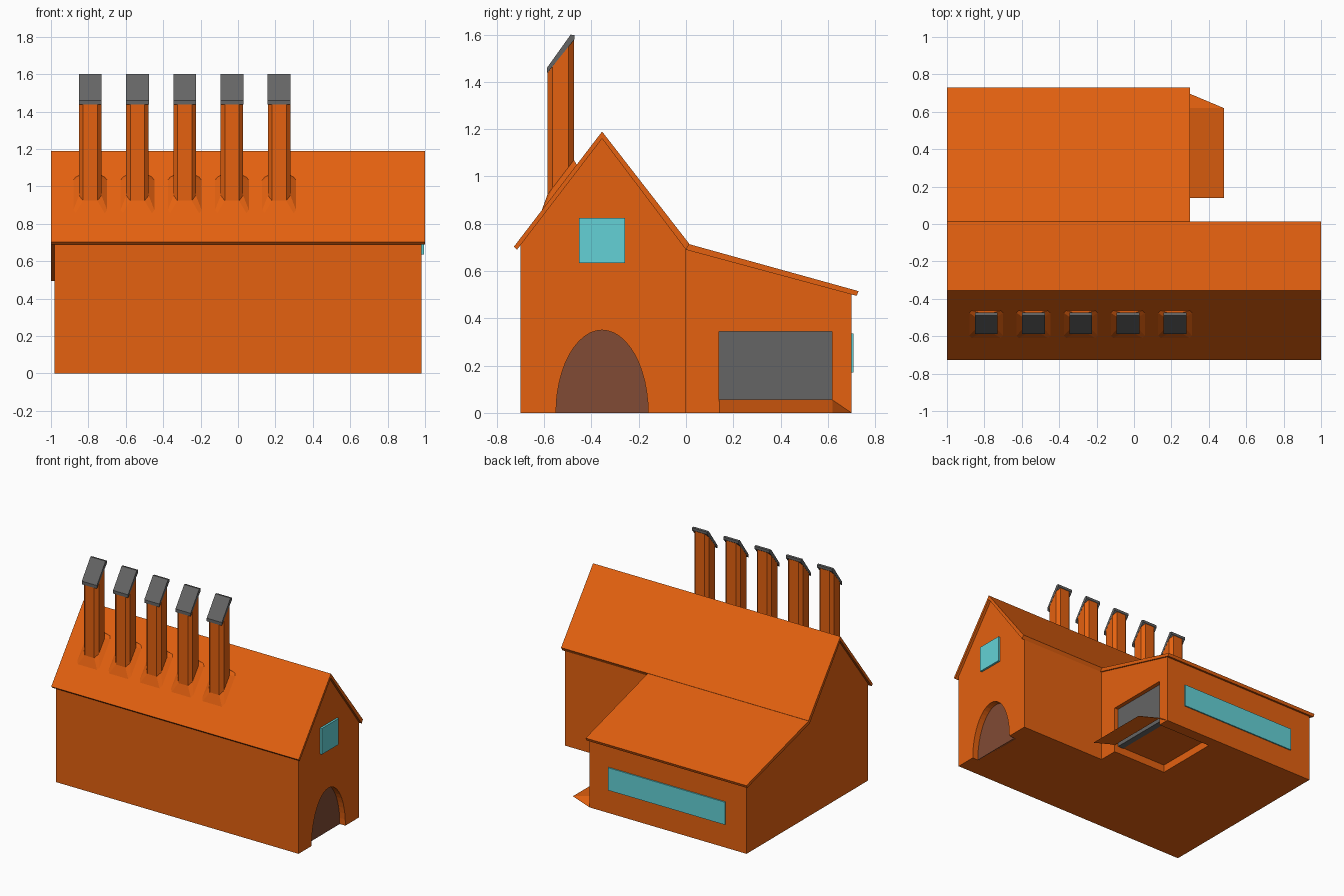
import bpy, bmesh, math

if "Cube" in bpy.data.objects:
    bpy.data.objects.remove(bpy.data.objects["Cube"])


def material(name, rgb):
    m = bpy.data.materials.new(name)
    m.diffuse_color = (*rgb, 1)
    m.use_nodes = True
    m.node_tree.nodes["Principled BSDF"].inputs["Base Color"].default_value = m.diffuse_color
    return m


ORANGE = material("orange", (0.78, 0.12, 0.005))
GRAY = material("dark gray", (0.13, 0.13, 0.13))
CYAN = material("cyan glass", (0.126, 0.64, 0.67))
BROWN = material("brown", (0.22, 0.07, 0.035))


def mesh_object(name, verts, faces, mat, fix=True):
    me = bpy.data.meshes.new(name)
    me.from_pydata(verts, [], faces)
    if fix:
        bm = bmesh.new()
        bm.from_mesh(me)
        bmesh.ops.recalc_face_normals(bm, faces=bm.faces)
        bm.to_mesh(me)
        bm.free()
    me.materials.append(mat)
    ob = bpy.data.objects.new(name, me)
    bpy.context.collection.objects.link(ob)
    return ob


def loft(name, rings, mat, caps=True):
    """Skin equal-length rings of points."""
    n = len(rings[0])
    verts = [p for r in rings for p in r]
    faces = [(k * n + i, k * n + (i + 1) % n, (k + 1) * n + (i + 1) % n, (k + 1) * n + i)
             for k in range(len(rings) - 1) for i in range(n)]
    if caps:
        faces += [tuple(range(n)), tuple(range(len(verts) - n, len(verts)))]
    return mesh_object(name, verts, faces, mat)


def extrude_x(name, profile, x0, x1, mat):
    """Extrude a (y, z) profile along x."""
    return loft(name, [[(x, y, z) for y, z in profile] for x in (x0, x1)], mat)


def box(name, x0, x1, y0, y1, z0, z1, mat):
    return extrude_x(name, [(y0, z0), (y1, z0), (y1, z1), (y0, z1)], x0, x1, mat)


def cut(target, cutter):
    m = target.modifiers.new("cut", 'BOOLEAN')
    m.operation, m.solver, m.object = 'DIFFERENCE', 'EXACT', cutter
    cutter.hide_render = True
    cutter.hide_set(True)


def arch(grow=0.0, base=0.0):
    n = 24
    return [(-0.355 + (0.195 + grow) * math.cos(math.pi * i / n),
             base if i in (0, n) else (0.35 + grow) * math.sin(math.pi * i / n))
            for i in range(n + 1)]


# main hall with gable ends, and its arched doorway
hall = extrude_x("hall_walls", [(-0.7, 0), (0, 0), (0, 0.7), (-0.355, 1.17), (-0.7, 0.72)],
                 -0.98, 0.98, ORANGE)
cut(hall, extrude_x("arch_cutter", arch(base=-0.02), 0.93, 1.05, ORANGE))
extrude_x("arched_door", arch(0.003), 0.92, 0.935, BROWN)

# lean-to annex with loading bay opening and a pit under the ramp
annex = extrude_x("annex_walls", [(0, 0), (0.7, 0), (0.7, 0.505), (0, 0.7)], -0.98, 0.29, ORANGE)
cut(annex, box("pit_cutter", -0.15, 0.32, 0.14, 0.618, -0.05, 0.056, ORANGE))
cut(annex, box("bay_cutter", 0.22, 0.33, 0.14, 0.618, 0.03, 0.345, ORANGE))
box("loading_door", 0.215, 0.26, 0.138, 0.62, 0.052, 0.347, GRAY)

# loading ramp: sloped sheet with a folded side
mesh_object("loading_ramp",
            [(0.48, 0.14, 0), (0.48, 0.62, 0), (0.285, 0.62, 0.056), (0.285, 0.14, 0.056),
             (0.29, 0.7, 0)],
            [(0, 1, 2, 3), (1, 4, 2)], ORANGE, fix=False)

# roof slabs
extrude_x("hall_roof", [(-0.728, 0.703), (-0.355, 1.19), (0.014, 0.715), (0, 0.69),
                        (-0.355, 1.16), (-0.715, 0.69)], -1, 1, ORANGE)
extrude_x("annex_roof", [(0.005, 0.716), (0.73, 0.515), (0.722, 0.495), (0, 0.69)],
          -1, 0.3, ORANGE)

# windows
box("gable_window", 0.975, 0.995, -0.452, -0.258, 0.635, 0.825, CYAN)
box("back_window", -0.81, 0.135, 0.69, 0.709, 0.17, 0.335, CYAN)


# chimneys: bevelled shaft, slanted cap and flared skirt on the roof slope
def octagon(cx, cy, hx, hy, c, zf):
    pts = [(hx, -hy + c), (hx, hy - c), (hx - c, hy), (-hx + c, hy),
           (-hx, hy - c), (-hx, -hy + c), (-hx + c, -hy), (hx - c, -hy)]
    return [(cx + x, cy + y, zf(cy + y)) for x, y in pts]


def roof_z(y):
    return 1.19 + 1.306 * (y + 0.355)


def cap_z(y):
    return 1.44 + 1.25 * (y + 0.585)


CY = -0.53
for i in range(5):
    cx = -0.79 + 0.2525 * i
    loft(f"chimney_shaft_{i + 1}",
         [octagon(cx, CY, 0.06, 0.056, 0.022, lambda y: roof_z(y) - 0.03),
          octagon(cx, CY, 0.06, 0.056, 0.022, cap_z)], ORANGE)
    extrude_x(f"chimney_cap_{i + 1}",
              [(-0.588, 1.437), (-0.588, 1.46), (-0.488, 1.6), (-0.472, 1.598), (-0.472, 1.58)],
              cx - 0.061, cx + 0.061, GRAY)
    low = octagon(cx, -0.537, 0.094, 0.076, 0.012, lambda y: roof_z(y) - 0.004)
    top = octagon(cx, CY, 0.06, 0.056, 0.022, lambda y: roof_z(y) + 0.035)
    skirt = loft(f"chimney_skirt_{i + 1}", [low, top], ORANGE, caps=False)
